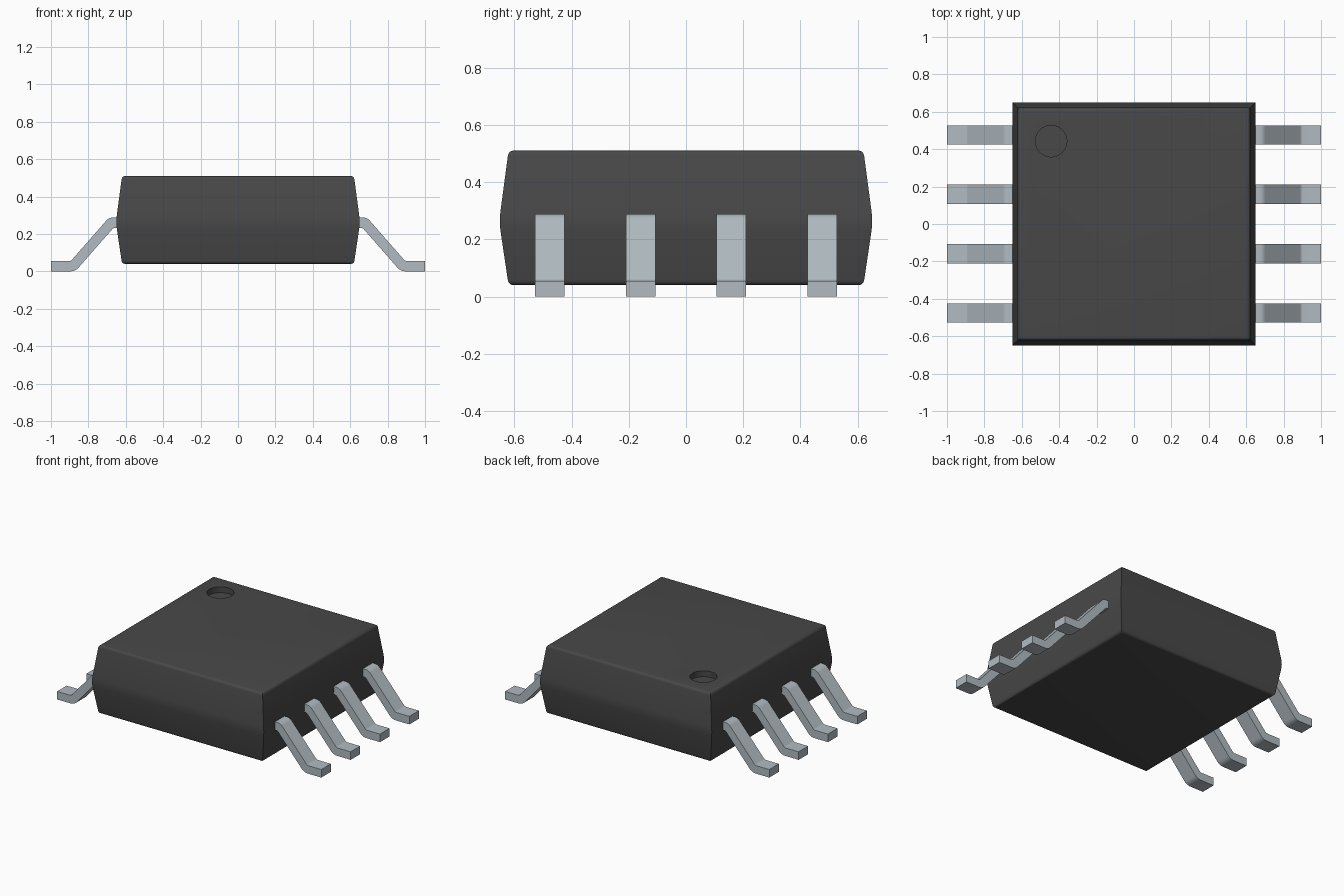
import bpy, bmesh, math
from mathutils import Vector

if "Cube" in bpy.data.objects:
    bpy.data.objects.remove(bpy.data.objects["Cube"], do_unlink=True)


def make_material(name, rgb):
    mat = bpy.data.materials.new(name)
    mat.use_nodes = True
    mat.diffuse_color = (*rgb, 1)
    bsdf = mat.node_tree.nodes["Principled BSDF"]
    bsdf.inputs["Base Color"].default_value = (*rgb, 1)
    bsdf.inputs["Roughness"].default_value = 0.6
    return mat


PLASTIC = make_material("dark_plastic", (0.065, 0.065, 0.065))
METAL = make_material("tinned_metal", (0.44, 0.50, 0.54))


def make_object(name, bm, mat):
    bmesh.ops.recalc_face_normals(bm, faces=bm.faces)
    mesh = bpy.data.meshes.new(name)
    bm.to_mesh(mesh)
    bm.free()
    mesh.materials.append(mat)
    obj = bpy.data.objects.new(name, mesh)
    bpy.context.collection.objects.link(obj)
    return obj


def activate(obj):
    bpy.ops.object.select_all(action='DESELECT')
    obj.select_set(True)
    bpy.context.view_layer.objects.active = obj


def smooth(obj, degrees):
    activate(obj)
    bpy.ops.object.shade_smooth_by_angle(angle=math.radians(degrees))


def arc_corner(a, b, c, r, steps=4):
    """Round corner b of the path a-b-c with radius r."""
    a, b, c = Vector(a), Vector(b), Vector(c)
    u, v = (a - b).normalized(), (c - b).normalized()
    half = u.angle(v) / 2
    t = r / math.tan(half)
    centre = b + (u + v).normalized() * r / math.sin(half)
    s, e = b + u * t - centre, b + v * t - centre
    sweep = s.angle(e)
    pts = []
    for i in range(steps + 1):
        f = i / steps
        pts.append(centre + (s * math.sin((1 - f) * sweep)
                             + e * math.sin(f * sweep)) / math.sin(sweep))
    return pts


# Body: square rings lofted up a rounded, waisted side profile
LOW, HIGH = 0.04, 0.51
profile = [*arc_corner((0, LOW), (0.62, LOW), (0.652, 0.26), 0.02),
           *arc_corner((0.62, LOW), (0.653, 0.262), (0.62, HIGH), 0.25),
           *arc_corner((0.653, 0.262), (0.62, HIGH), (0, HIGH), 0.02)]
bm = bmesh.new()
rings = [[bm.verts.new((sx * p.x, sy * p.x, p.y))
          for sx, sy in ((-1, -1), (1, -1), (1, 1), (-1, 1))] for p in profile]
for low, high in zip(rings, rings[1:]):
    for i in range(4):
        j = (i + 1) % 4
        bm.faces.new((low[i], low[j], high[j], high[i]))
bm.faces.new(rings[0][::-1])
bm.faces.new(rings[-1])
body = make_object("body", bm, PLASTIC)

# Round index dimple cut into the top
bm = bmesh.new()
bmesh.ops.create_cone(bm, cap_ends=True, segments=48, radius1=0.084,
                      radius2=0.084, depth=0.1)
bmesh.ops.translate(bm, verts=bm.verts, vec=(-0.443, 0.443, HIGH + 0.01))
cutter = make_object("dimple_cutter", bm, PLASTIC)
cutter.hide_render = True
cut = body.modifiers.new("dimple", 'BOOLEAN')
cut.operation = 'DIFFERENCE'
cut.solver = 'EXACT'
cut.object = cutter
activate(body)
bpy.ops.object.modifier_apply(modifier=cut.name)
bpy.data.objects.remove(cutter, do_unlink=True)
smooth(body, 30)

# Leads: gull-wing side profile extruded across its width
T, SHOULDER, WIDTH = 0.055, 0.288, 0.103
lead_path = [(0.60, SHOULDER),
             *arc_corner((0.60, SHOULDER), (0.69, SHOULDER), (0.894, T), 0.045),
             *arc_corner((0.69, SHOULDER), (0.894, T), (1, T), 0.02),
             (1, T), (1, 0),
             *arc_corner((1, 0), (0.87, 0), (0.666, SHOULDER - T), 0.06),
             *arc_corner((0.87, 0), (0.666, SHOULDER - T), (0.60, SHOULDER - T), 0.02),
             (0.60, SHOULDER - T)]


def make_lead(name, side, y):
    bm = bmesh.new()
    face = bm.faces.new([bm.verts.new((side * p[0], y - WIDTH / 2, p[1]))
                         for p in lead_path])
    ext = bmesh.ops.extrude_face_region(bm, geom=[face])
    moved = [v for v in ext["geom"] if isinstance(v, bmesh.types.BMVert)]
    bmesh.ops.translate(bm, verts=moved, vec=(0, WIDTH, 0))
    smooth(make_object(name, bm, METAL), 30)


PITCH = 0.3175
for side, label in ((1, "left"), (-1, "right")):
    for i in range(4):
        make_lead(f"lead_{label}_{i + 1}", side, (i - 1.5) * PITCH)
